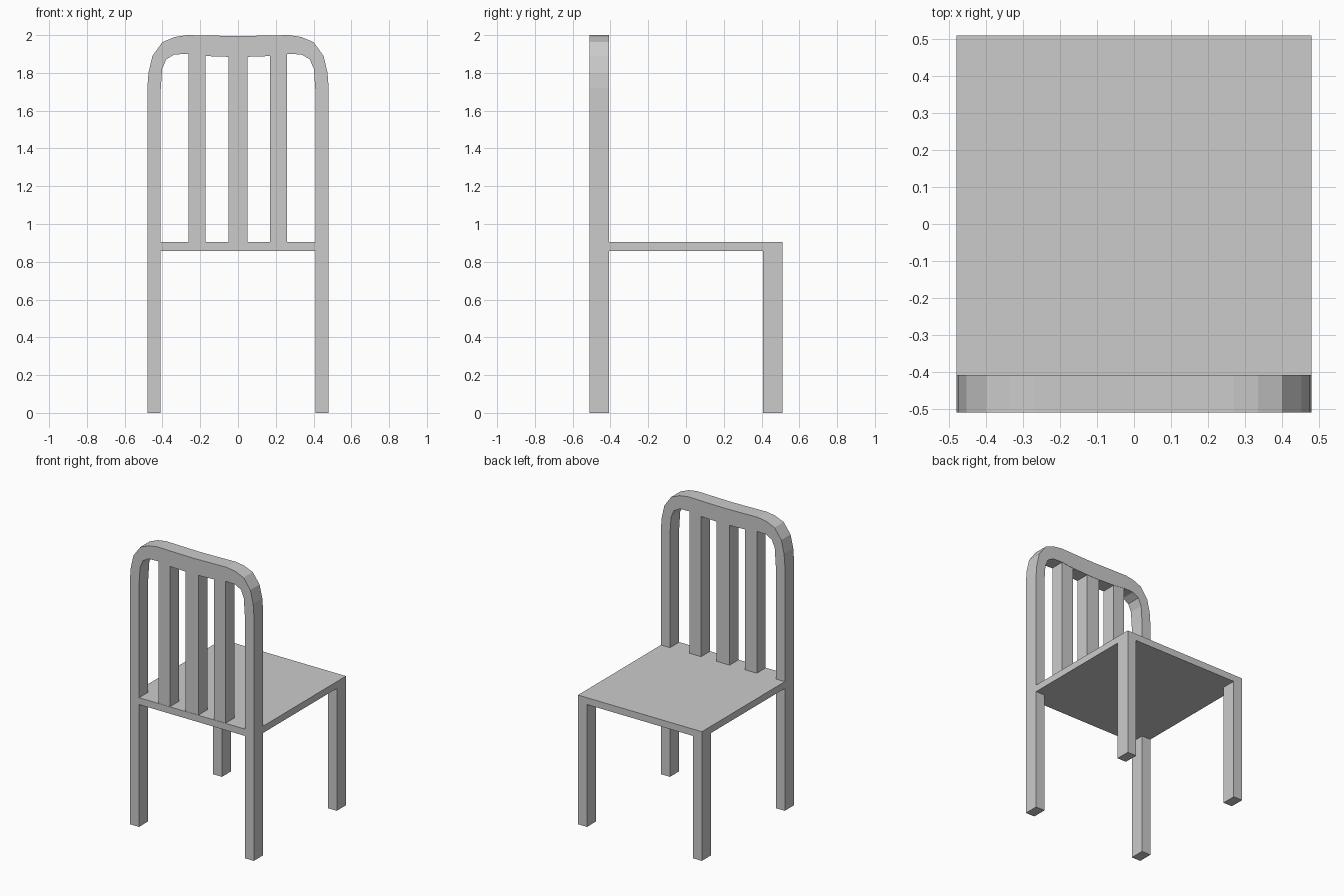
import bpy, bmesh
from mathutils import Vector

if "Cube" in bpy.data.objects:
    bpy.data.objects.remove(bpy.data.objects["Cube"])

W, D = 0.48, 0.51            # half width, half depth
POST_X, POST_Y = 0.41, 0.408 # inner edges of the legs
SEAT_LOW, SEAT_TOP = 0.857, 0.905


def prism(name, points, direction):
    """Extrude a closed flat outline along a direction."""
    bm = bmesh.new()
    face = bm.faces.new([bm.verts.new(p) for p in points])
    ext = bmesh.ops.extrude_face_region(bm, geom=[face])
    verts = [v for v in ext["geom"] if isinstance(v, bmesh.types.BMVert)]
    bmesh.ops.translate(bm, verts=verts, vec=Vector(direction))
    bmesh.ops.recalc_face_normals(bm, faces=bm.faces)
    mesh = bpy.data.meshes.new(name)
    bm.to_mesh(mesh)
    bm.free()
    obj = bpy.data.objects.new(name, mesh)
    bpy.context.collection.objects.link(obj)
    return obj


def box(name, x0, x1, y0, y1, z0, z1):
    outline = [(x0, y0, z0), (x1, y0, z0), (x1, y1, z0), (x0, y1, z0)]
    return prism(name, outline, (0, 0, z1 - z0))


def mirrored(half):
    """Complete a right-hand path with its mirror image across x = 0."""
    return half + [(-x, z) for x, z in reversed(half) if x > 0]


# Back legs and arched top rail as one bent frame
outer = mirrored([(W, 0), (W, 1.72), (0.474, 1.80), (0.453, 1.89), (0.40, 1.963),
                  (0.335, 1.99), (0.27, 2.0), (0.12, 1.997), (0, 1.995)])
inner = mirrored([(POST_X, 0), (POST_X, 1.70), (0.402, 1.82), (0.38, 1.872),
                  (0.335, 1.898), (0.26, 1.90), (0.17, 1.889), (0.05, 1.885), (0, 1.884)])
frame = [(x, -D, z) for x, z in outer + inner[::-1]]
prism("back_frame", frame, (0, D - POST_Y, 0))

# Seat, notched around the back legs
seat = [(POST_X, -D), (POST_X, -POST_Y), (W, -POST_Y), (W, D)]
seat += [(-x, y) for x, y in reversed(seat)]
prism("seat", [(x, y, SEAT_LOW) for x, y in seat], (0, 0, SEAT_TOP - SEAT_LOW))

# Front legs
for side, x0 in (("left", -W), ("right", POST_X)):
    box(f"front_leg_{side}", x0, x0 + W - POST_X, POST_Y, D, 0, SEAT_LOW)

# Upright slats, tucked slightly into the top rail
for i, (x0, x1) in enumerate([(-0.262, -0.172), (-0.051, 0.049), (0.17, 0.26)]):
    box(f"back_slat_{i + 1}", x0, x1, -D + 0.002, -POST_Y - 0.002, SEAT_TOP, 1.91)
